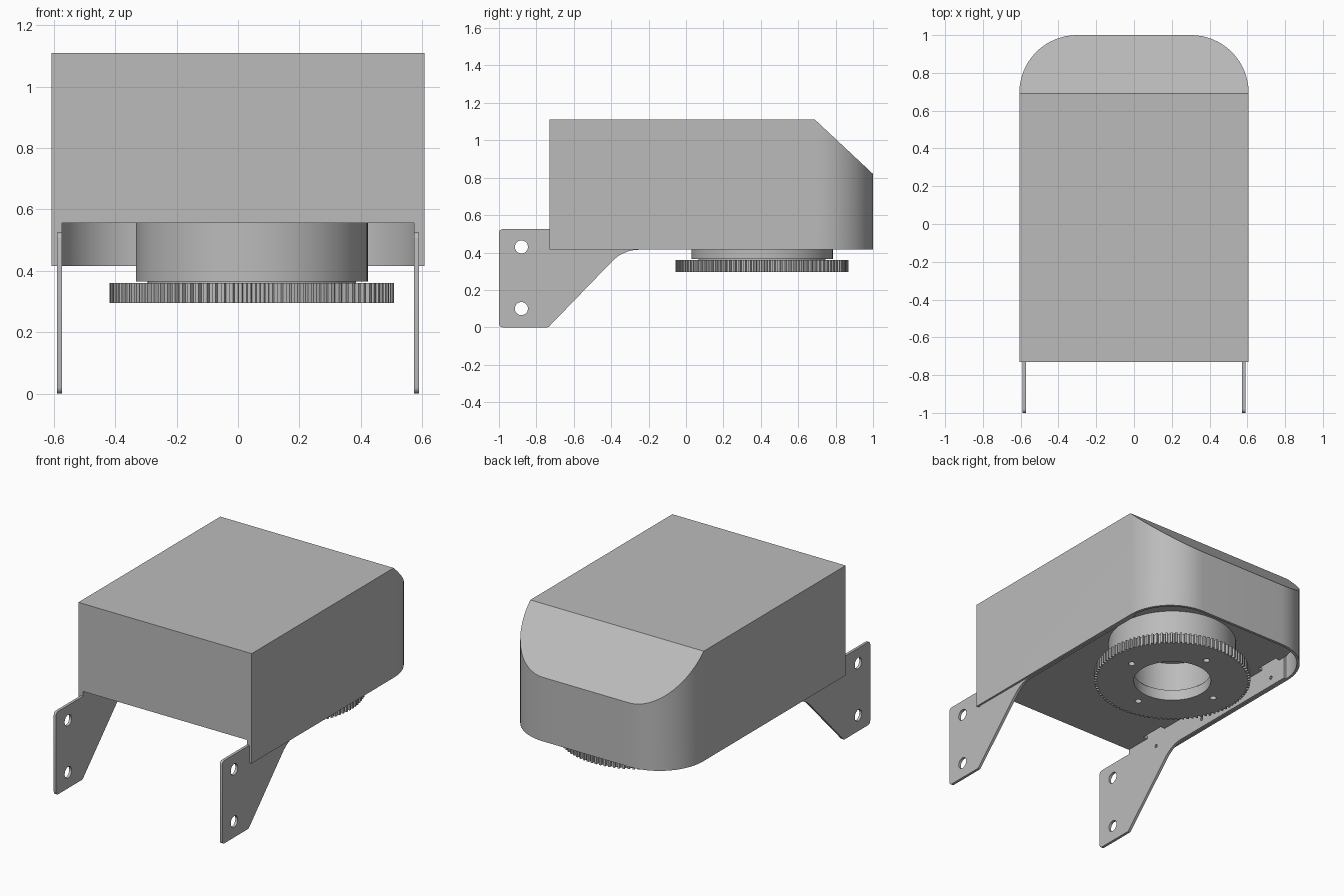
import bpy, bmesh
from math import sin, cos, pi
from mathutils import Matrix, Vector

cube = bpy.data.objects.get("Cube")
if cube:
    bpy.data.objects.remove(cube, do_unlink=True)

GREY = (0.5, 0.5, 0.5, 1)
mat = bpy.data.materials.new("plain grey")
mat.use_nodes = True
mat.diffuse_color = GREY
mat.node_tree.nodes["Principled BSDF"].inputs["Base Color"].default_value = GREY

HALF, BRACKET_IN, WALL = 0.607, 0.573, 0.017
FRONT, BACK, LOW, TOP, DECK = -0.73, 1.0, 0.415, 1.11, 0.555
GEAR = (0.045, 0.407)


def arc(cx, cy, r, a0, a1, n=16):
    """Points on an arc, angles in degrees."""
    steps = [(a0 + (a1 - a0) * i / n) * pi / 180 for i in range(n + 1)]
    return [(cx + r * cos(a), cy + r * sin(a)) for a in steps]


def circle(cx, cy, r, n=64):
    return arc(cx, cy, r, 0, 360, n)[:-1]


def finish(obj):
    """Give the part its material and smooth shading with sharp edges."""
    obj.data.materials.clear()
    obj.data.materials.append(mat)
    bpy.ops.object.select_all(action='DESELECT')
    obj.select_set(True)
    bpy.context.view_layer.objects.active = obj
    bpy.ops.object.shade_smooth_by_angle()
    return obj


def sheet(name, outlines, low, high, turn=None):
    """Flat part: the first outline is the rim, the others are holes."""
    curve = bpy.data.curves.new(name, 'CURVE')
    curve.dimensions = '2D'
    curve.fill_mode = 'BOTH'
    curve.extrude = (high - low) / 2
    for points in outlines:
        spline = curve.splines.new('POLY')
        spline.points.add(len(points) - 1)
        for p, (x, y) in zip(spline.points, points):
            p.co = (x, y, 0, 1)
        spline.use_cyclic_u = True
    obj = bpy.data.objects.new(name, curve)
    bpy.context.collection.objects.link(obj)
    bpy.ops.object.select_all(action='DESELECT')
    obj.select_set(True)
    bpy.context.view_layer.objects.active = obj
    bpy.ops.object.convert(target='MESH')
    obj = bpy.context.view_layer.objects.active
    move = Matrix.Translation((0, 0, (low + high) / 2))
    obj.data.transform(turn @ move if turn else move)
    bm = bmesh.new()
    bm.from_mesh(obj.data)
    bmesh.ops.remove_doubles(bm, verts=bm.verts, dist=1e-5)
    bmesh.ops.recalc_face_normals(bm, faces=bm.faces)
    bm.to_mesh(obj.data)
    bm.free()
    return finish(obj)


def rounded_end(half, back, r):
    return arc(half - r, back - r, r, 0, 90) + arc(r - half, back - r, r, 90, 180)


# Cover: extruded outline with a sloped back edge, open below and low at the front
bm = bmesh.new()
outline = [(-HALF, FRONT), (HALF, FRONT)] + rounded_end(HALF, BACK, 0.305)
base = bm.faces.new([bm.verts.new((x, y, LOW)) for x, y in outline])
grown = bmesh.ops.extrude_face_region(bm, geom=[base])["geom"]
bmesh.ops.translate(bm, vec=(0, 0, TOP - LOW),
                    verts=[v for v in grown if isinstance(v, bmesh.types.BMVert)])
bmesh.ops.recalc_face_normals(bm, faces=bm.faces)
cut = bmesh.ops.bisect_plane(bm, geom=bm.verts[:] + bm.edges[:] + bm.faces[:],
                             plane_co=(0, 0.69, TOP), plane_no=(0, 0.29, 0.31),
                             clear_outer=True)
bmesh.ops.contextual_create(
    bm, geom=[e for e in cut["geom_cut"] if isinstance(e, bmesh.types.BMEdge)])


def front_faces():
    return [f for f in bm.faces
            if all(abs(v.co.y - FRONT) < 1e-4 for v in f.verts)]


for co, no in (((BRACKET_IN, 0, 0), (1, 0, 0)), ((-BRACKET_IN, 0, 0), (1, 0, 0)),
               ((0, 0, DECK), (0, 0, 1))):
    faces = front_faces()
    geom = faces + list({e for f in faces for e in f.edges}) \
        + list({v for f in faces for v in f.verts})
    bmesh.ops.bisect_plane(bm, geom=geom, plane_co=co, plane_no=no)
opening = []
for f in front_faces():
    c = f.calc_center_median()
    if c.z < DECK and abs(c.x) < BRACKET_IN:
        opening.append(f)
bottom = [f for f in bm.faces if all(abs(v.co.z - LOW) < 1e-4 for v in f.verts)]
bmesh.ops.delete(bm, geom=opening + bottom, context='FACES')
bmesh.ops.recalc_face_normals(bm, faces=bm.faces)
top_face = max(bm.faces, key=lambda f: f.calc_center_median().z)
if top_face.normal.z < 0:
    bmesh.ops.reverse_faces(bm, faces=bm.faces)
mesh = bpy.data.meshes.new("cover")
bm.to_mesh(mesh)
bm.free()
cover = bpy.data.objects.new("cover", mesh)
bpy.context.collection.objects.link(cover)
solid = cover.modifiers.new("wall", 'SOLIDIFY')
solid.thickness = WALL
solid.offset = -1
bpy.context.view_layer.objects.active = cover
cover.select_set(True)
bpy.ops.object.modifier_apply(modifier="wall")
finish(cover)

# Deck: floor under the cover with slots along both sides
SLOTS = ((-0.56, -0.4), (0.5, 0.66))
side = [(BRACKET_IN, FRONT + WALL)]
for a, b in SLOTS:
    side += [(BRACKET_IN, a), (BRACKET_IN - 0.03, a),
             (BRACKET_IN - 0.03, b), (BRACKET_IN, b)]
deck = side + rounded_end(BRACKET_IN, BACK - WALL, 0.29) \
    + [(-x, y) for x, y in reversed(side)]
sheet("deck", [deck], DECK, DECK + 0.02)

# Side brackets: plates that run along the cover and drop down at the front
bracket = arc(-0.98, 0.02, 0.02, 180, 270, 4) + arc(-0.745, 0.02, 0.02, 270, 315, 4)
bracket += arc(-0.25, 0.215, 0.2, 135, 90, 8)
bracket += [(0.7, LOW), (0.7, 0.6), (FRONT + WALL, 0.6), (FRONT + WALL, 0.525)]
bracket += arc(-0.98, 0.505, 0.02, 90, 180, 4)
holes = [circle(-0.88, z, 0.035, 32) for z in (0.1, 0.43)]
holes += [circle(y, 0.47, 0.011, 12) for y in (-0.48, -0.06, 0.02, 0.58)]
upright = Matrix(((0, 0, 1, 0), (1, 0, 0, 0), (0, 1, 0, 0), (0, 0, 0, 1)))
sheet("left_bracket", [bracket] + holes, BRACKET_IN, BRACKET_IN + WALL, upright)
sheet("right_bracket", [bracket] + holes, -BRACKET_IN - WALL, -BRACKET_IN, upright)

# Drum and the hub that joins it to the gear
sheet("drum", [circle(*GEAR, 0.378, 96), circle(*GEAR, 0.245)], 0.365, DECK)
sheet("hub", [circle(*GEAR, 0.34), circle(*GEAR, 0.235)], 0.358, 0.367)

# Gear ring with fine teeth and four bolt holes
TEETH, TIP, ROOT = 100, 0.463, 0.447
rim = []
for i in range(TEETH):
    for step, r in ((0, ROOT), (0.4, ROOT), (0.5, TIP), (0.9, TIP)):
        a = 2 * pi * (i + step) / TEETH
        rim.append((GEAR[0] + r * cos(a), GEAR[1] + r * sin(a)))
bolts = [circle(x, y, 0.02, 16) for x, y in circle(*GEAR, 0.315, 4)]
sheet("gear", [rim, circle(*GEAR, 0.229)] + bolts, 0.295, 0.36)
